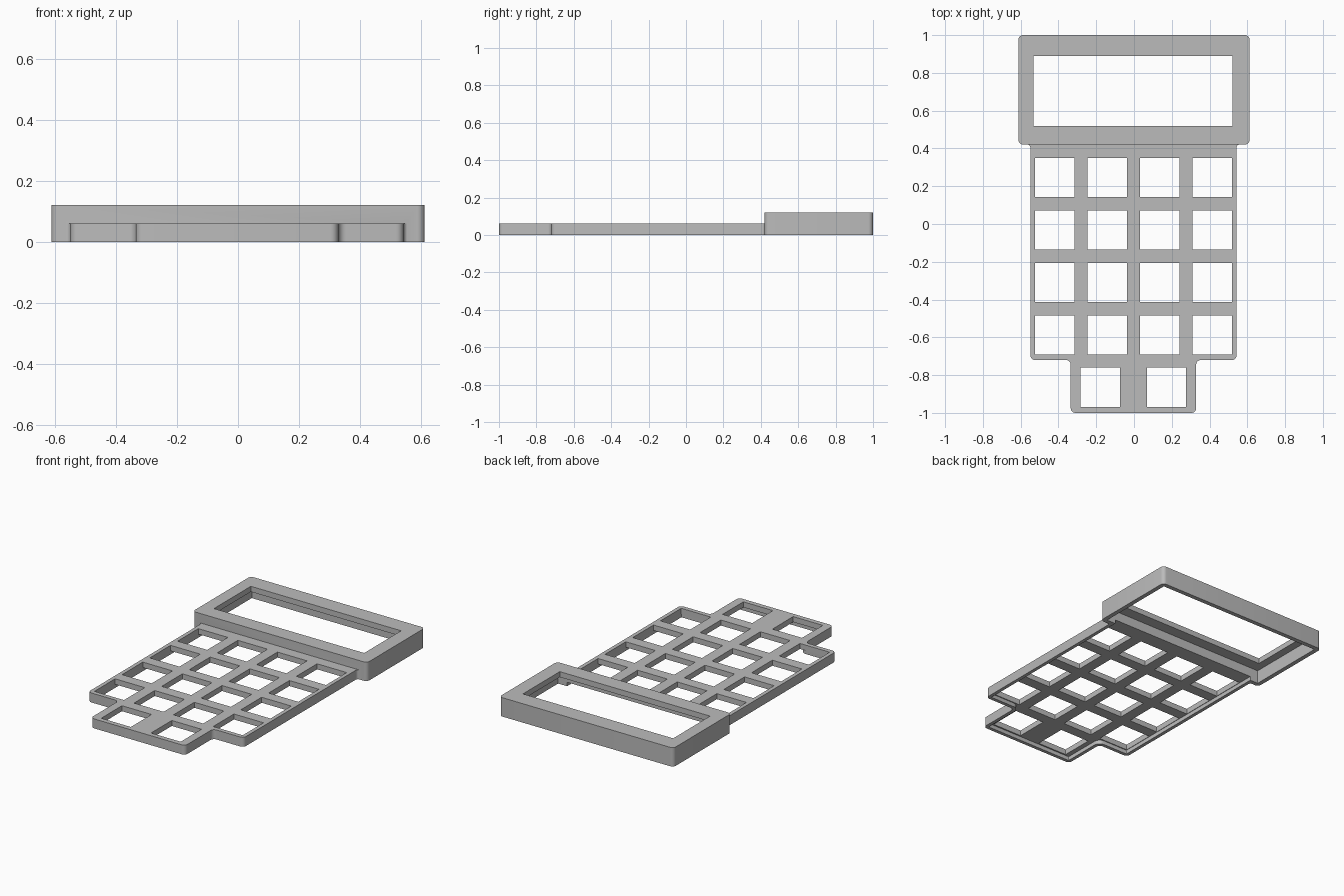
import bpy, bmesh
from math import pi
from mathutils import Vector

if "Cube" in bpy.data.objects:
    bpy.data.objects.remove(bpy.data.objects["Cube"])

grey = bpy.data.materials.new("plain grey")
grey.use_nodes = True
grey.diffuse_color = (0.5, 0.5, 0.5, 1)
grey.node_tree.nodes["Principled BSDF"].inputs["Base Color"].default_value = (0.5, 0.5, 0.5, 1)

MID = -0.003      # keypad centre line
STEPS = 6         # segments per rounded corner


def rounded(corners):
    """Round each (x, y, radius) corner of a closed outline."""
    pts = []
    for i, (x, y, r) in enumerate(corners):
        p = Vector((x, y))
        a = (Vector(corners[i - 1][:2]) - p).normalized()
        b = (Vector(corners[(i + 1) % len(corners)][:2]) - p).normalized()
        if r <= 0:
            pts.append(p)
            continue
        centre = p + (a + b) * r
        for k in range(STEPS + 1):
            turn = Vector((-b.x, -b.y)).slerp(Vector((-a.x, -a.y)), k / STEPS)
            pts.append(centre + turn * r)
    return pts


def prism(name, corners, z0, z1):
    """Extrude a rounded outline between two heights."""
    bm = bmesh.new()
    face = bm.faces.new([bm.verts.new((p.x, p.y, z0)) for p in rounded(corners)])
    top = bmesh.ops.extrude_face_region(bm, geom=[face])["geom"]
    bmesh.ops.translate(bm, vec=(0, 0, z1 - z0),
                        verts=[v for v in top if isinstance(v, bmesh.types.BMVert)])
    bmesh.ops.recalc_face_normals(bm, faces=bm.faces)
    mesh = bpy.data.meshes.new(name)
    bm.to_mesh(mesh)
    bm.free()
    mesh.materials.append(grey)
    ob = bpy.data.objects.new(name, mesh)
    bpy.context.collection.objects.link(ob)
    return ob


def box(name, x0, x1, y0, y1, z0, z1, r=0):
    return prism(name, [(x0, y0, r), (x1, y0, r), (x1, y1, r), (x0, y1, r)], z0, z1)


def combine(target, tool, operation):
    mod = target.modifiers.new(operation.lower(), "BOOLEAN")
    mod.operation, mod.object, mod.solver = operation, tool, "EXACT"
    bpy.context.view_layer.objects.active = target
    bpy.ops.object.modifier_apply(modifier=mod.name)
    bpy.data.objects.remove(tool)


def mirror_outline(half):
    return [(MID + x, y, r) for x, y, r in half] + \
           [(MID - x, y, r) for x, y, r in reversed(half)]


# Stepped keypad slab, flaring slightly where it meets the display housing
keypad = prism("keypad", mirror_outline([
    (0.332, -1, 0.025), (0.332, -0.72, 0.025), (0.546, -0.72, 0.025),
    (0.546, 0.421, 0.016), (0.58, 0.421, 0), (0.58, 0.435, 0)]), 0, 0.06)

# Raised display housing
shell = box("calculator_cover", -0.612, 0.612, 0.42, 1, 0, 0.12, 0.025)
combine(shell, keypad, "UNION")

# Hollow underside of both parts
w = 0.022
combine(shell, prism("keypad_cavity", mirror_outline([
    (0.332 - w, -1 + w, 0.004), (0.332 - w, -0.72 + w, 0.04), (0.546 - w, -0.72 + w, 0.004),
    (0.546 - w, 0.5, 0)]), -0.1, 0.025), "DIFFERENCE")
combine(shell, box("housing_cavity", -0.584, 0.584, 0.448, 0.972, -0.1, 0.085), "DIFFERENCE")

# Display window
combine(shell, box("display_window", -0.533, 0.522, 0.52, 0.89, -0.1, 0.2), "DIFFERENCE")

# Square key openings: a four by four grid and a pair below
pitch, half = 0.278, 0.104
keys = [(MID + (c - 1.5) * pitch, 0.246 - r * pitch) for r in range(4) for c in range(4)]
keys += [(MID + s * 0.175, -0.865) for s in (-1, 1)]
for x, y in keys:
    combine(shell, box("key_opening", x - half, x + half, y - half, y + half, -0.1, 0.2),
            "DIFFERENCE")

# Smooth the rounded corners only
bpy.ops.object.select_all(action="DESELECT")
shell.select_set(True)
bpy.context.view_layer.objects.active = shell
bpy.ops.object.shade_smooth_by_angle(angle=pi / 6)
